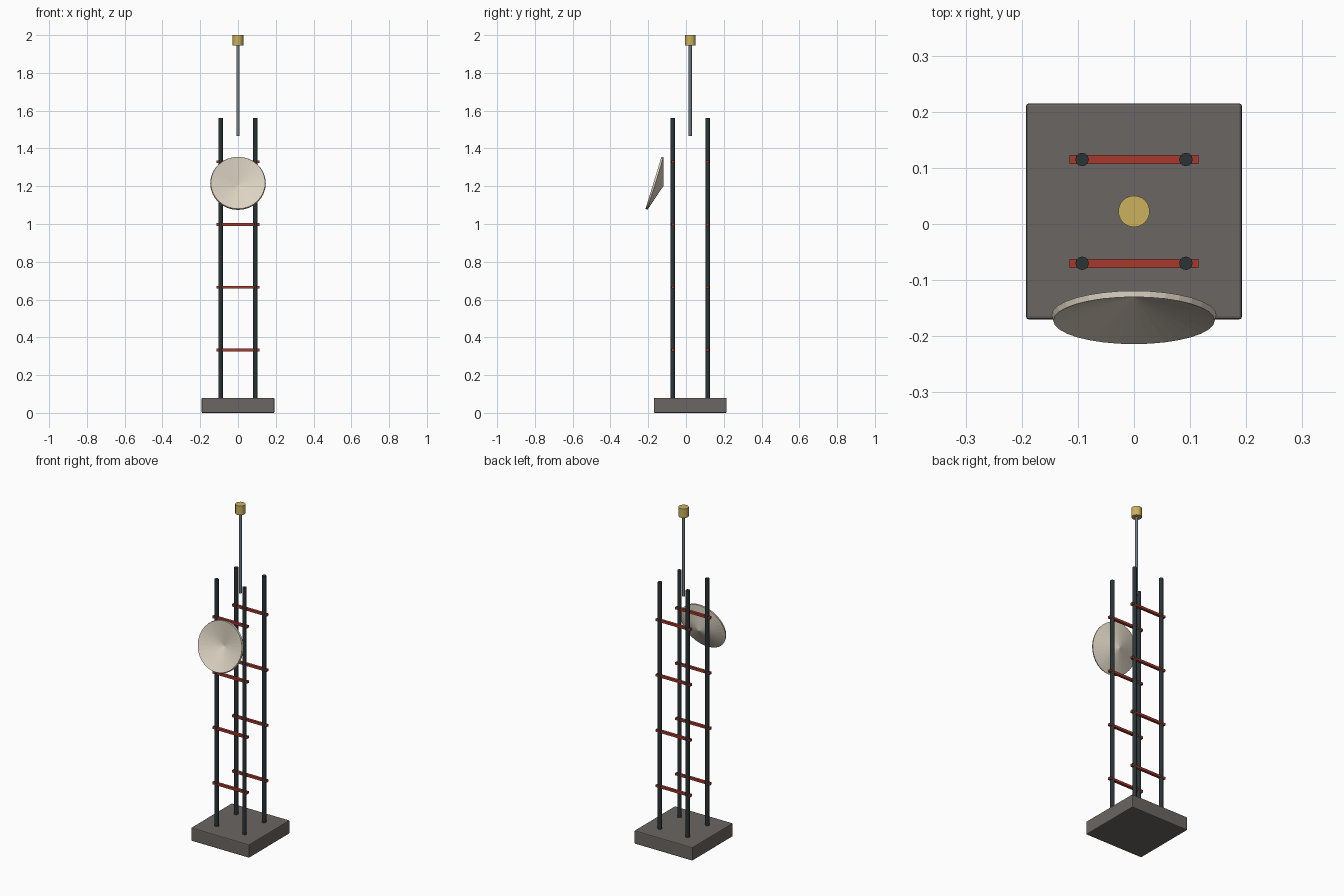
import bpy, bmesh, math
from mathutils import Matrix

cube = bpy.data.objects.get("Cube")
if cube:
    bpy.data.objects.remove(cube, do_unlink=True)


def material(name, rgb):
    m = bpy.data.materials.new(name)
    m.use_nodes = True
    m.diffuse_color = (*rgb, 1)
    bsdf = next(n for n in m.node_tree.nodes if n.type == 'BSDF_PRINCIPLED')
    bsdf.inputs["Base Color"].default_value = (*rgb, 1)
    return m


CONCRETE = material("warm grey concrete", (0.147, 0.133, 0.122))
STEEL = material("dark steel", (0.023, 0.034, 0.037))
RED = material("rust red", (0.38, 0.042, 0.026))
GREY = material("mast grey", (0.16, 0.19, 0.22))
GOLD = material("brass", (0.60, 0.45, 0.11))
CREAM = material("cream", (0.72, 0.65, 0.54))

MID_Y = 0.0225   # centre line of the tower
HALF = 0.0925    # half the leg spacing


def finish(name, bm, mat):
    bmesh.ops.recalc_face_normals(bm, faces=bm.faces)
    mesh = bpy.data.meshes.new(name)
    bm.to_mesh(mesh)
    bm.free()
    mesh.materials.append(mat)
    ob = bpy.data.objects.new(name, mesh)
    bpy.context.collection.objects.link(ob)
    return ob


def box(name, size, center, mat):
    bm = bmesh.new()
    bmesh.ops.create_cube(bm, size=1)
    bmesh.ops.scale(bm, vec=size, verts=bm.verts)
    bmesh.ops.translate(bm, vec=center, verts=bm.verts)
    return finish(name, bm, mat)


def post(name, radius, x, y, z0, z1, sides, mat):
    bm = bmesh.new()
    bmesh.ops.create_cone(bm, cap_ends=True, segments=sides, radius1=radius,
                          radius2=radius, depth=z1 - z0)
    bmesh.ops.translate(bm, vec=(x, y, (z0 + z1) / 2), verts=bm.verts)
    return finish(name, bm, mat)


# Base slab with softened edges
base = box("base_slab", (0.385, 0.385, 0.08), (0, MID_Y, 0.04), CONCRETE)
bevel = base.modifiers.new("soft_edges", 'BEVEL')
bevel.width = 0.005
bevel.segments = 2

# Four legs, with cross rungs on the front and back pairs
for side_y, row in ((-1, "front"), (1, "back")):
    y = MID_Y + side_y * HALF
    for side_x, hand in ((-1, "right"), (1, "left")):
        post(f"{row}_{hand}_leg", 0.012, side_x * HALF, y, 0.07, 1.56, 12, STEEL)
    for i in range(4):
        box(f"{row}_rung_{i + 1}", (0.23, 0.016, 0.014),
            (0, y, 0.333 + i * 0.332), RED)

# Antenna rod and its cap
post("antenna_rod", 0.008, 0, MID_Y, 1.465, 1.95, 12, GREY)
post("antenna_cap", 0.028, 0, MID_Y, 1.945, 2.0, 24, GOLD)

# Shallow conical dish: a spun shell, opening forward and tilted upward
radius, depth, wall = 0.147, 0.045, 0.011
slope = math.atan2(depth, radius)
inner_r = radius - wall * math.sin(slope)
front = wall * math.cos(slope)
profile = [(0, -depth), (radius, 0), (inner_r, front),
           (0, front - inner_r * math.tan(slope))]
bm = bmesh.new()
verts = [bm.verts.new((r, 0, z)) for r, z in profile]
edges = [bm.edges.new(pair) for pair in zip(verts, verts[1:])]
bmesh.ops.spin(bm, geom=verts + edges, cent=(0, 0, 0), axis=(0, 0, 1),
               angle=math.tau, steps=32)
bmesh.ops.remove_doubles(bm, verts=bm.verts, dist=0.0001)
bmesh.ops.transform(bm, verts=bm.verts,
                    matrix=Matrix.Translation((0, -0.162, 1.215))
                    @ Matrix.Rotation(math.radians(73), 4, 'X'))
finish("dish", bm, CREAM)
